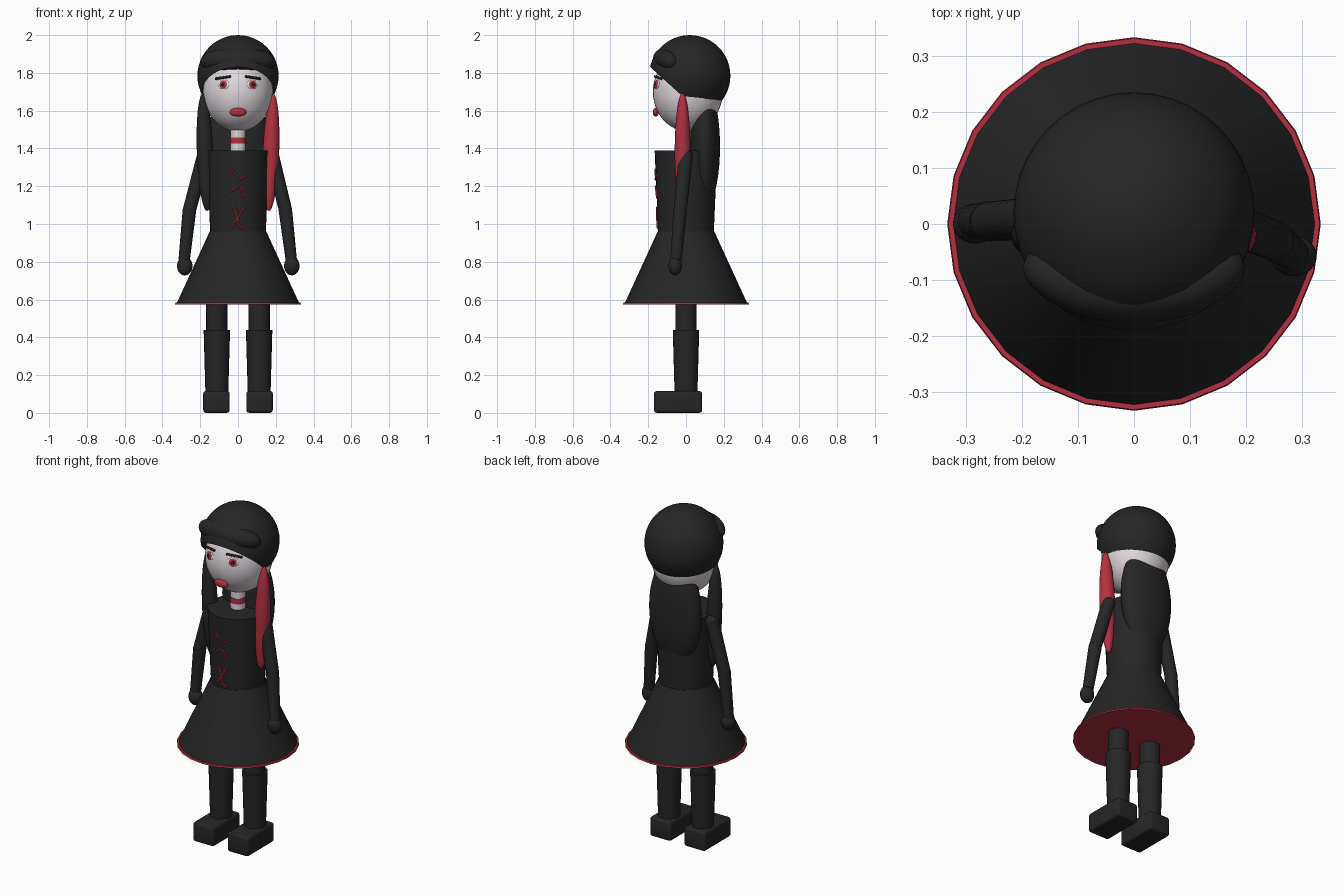
import bpy, bmesh, math
from mathutils import Vector, Matrix

if "Cube" in bpy.data.objects:
    bpy.data.objects.remove(bpy.data.objects["Cube"])


def material(name, rgb):
    m = bpy.data.materials.new(name)
    m.diffuse_color = (*rgb, 1)
    m.use_nodes = True
    m.node_tree.nodes["Principled BSDF"].inputs["Base Color"].default_value = m.diffuse_color
    return m


BLACK = material("soft_black", (0.019, 0.019, 0.019))
RED = material("crimson", (0.46, 0.03, 0.052))
SKIN = material("pale_skin", (0.74, 0.68, 0.72))
WHITE = material("eye_white", (0.85, 0.82, 0.84))


def finish(bm, name, mat, angle=40):
    me = bpy.data.meshes.new(name)
    bmesh.ops.recalc_face_normals(bm, faces=bm.faces)
    bm.to_mesh(me)
    bm.free()
    me.materials.append(mat)
    ob = bpy.data.objects.new(name, me)
    bpy.context.collection.objects.link(ob)
    bpy.ops.object.select_all(action='DESELECT')
    ob.select_set(True)
    bpy.context.view_layer.objects.active = ob
    bpy.ops.object.shade_smooth_by_angle(angle=math.radians(angle))
    return ob


def ellipsoid(name, mat, loc, radii, rot=None, seg=32, rings=20):
    bm = bmesh.new()
    mtx = Matrix.Translation(loc) @ (rot or Matrix()) @ Matrix.Diagonal((*radii, 1))
    bmesh.ops.create_uvsphere(bm, u_segments=seg, v_segments=rings, radius=1, matrix=mtx)
    return finish(bm, name, mat)


def tube(name, mat, a, b, ra, rb, seg=24):
    """Capped cone running from a to b."""
    a, b = Vector(a), Vector(b)
    rot = (b - a).to_track_quat('Z', 'Y').to_matrix().to_4x4()
    bm = bmesh.new()
    bmesh.ops.create_cone(bm, cap_ends=True, segments=seg, radius1=ra, radius2=rb,
                          depth=(b - a).length,
                          matrix=Matrix.Translation((a + b) / 2) @ rot)
    return finish(bm, name, mat)


def box(name, mat, loc, size, rot=None, bevel=0):
    bm = bmesh.new()
    mtx = Matrix.Translation(loc) @ (rot or Matrix()) @ Matrix.Diagonal((*size, 1))
    bmesh.ops.create_cube(bm, size=1, matrix=mtx)
    if bevel:
        bmesh.ops.bevel(bm, geom=bm.edges[:], offset=bevel, segments=3,
                        profile=0.5, affect='EDGES')
    return finish(bm, name, mat)


# Legs, boots and shoes
for side, s in (("left", -1), ("right", 1)):
    x = 0.112 * s
    tube(side + "_leg", BLACK, (x, 0, 0.4), (x, 0, 0.62), 0.056, 0.057)
    tube(side + "_boot", BLACK, (x, 0, 0.09), (x, 0, 0.44), 0.06, 0.07)
    box(side + "_shoe", BLACK, (x + 0.002 * s, -0.042, 0.058), (0.14, 0.255, 0.115), bevel=0.014)

# Skirt with red hem and underside, bodice
tube("skirt", BLACK, (0, 0, 0.583), (0, 0, 0.96), 0.323, 0.15)
tube("skirt_hem", RED, (0, 0, 0.575), (0, 0, 0.585), 0.333, 0.331)
tube("bodice", BLACK, (0, 0, 0.95), (0, 0, 1.39), 0.147, 0.166, 32)

# Bodice lacing
laces = [(-.035, 1.29, -.015, 1.26), (.01, 1.235, .04, 1.255), (-.04, 1.17, 0, 1.20),
         (.01, 1.20, .035, 1.14), (-.025, 1.09, .01, .98), (-.035, .98, .035, 1.09),
         (-.01, 1.08, 0, 1.02), (.01, .98, .03, .985)]
for i, (x0, z0, x1, z1) in enumerate(laces):
    ends = []
    for x, z in ((x0, z0), (x1, z1)):
        r = 0.147 + 0.019 * (z - 0.95) / 0.44
        ends.append((x, -math.sqrt(r * r - x * x) - 0.002, z))
    tube(f"lace_{i + 1}", RED, ends[0], ends[1], 0.006, 0.006, 8)

# Neck and choker
tube("neck", SKIN, (0, 0, 1.37), (0, 0, 1.54), 0.04, 0.04)
tube("choker", RED, (0, 0, 1.425), (0, 0, 1.457), 0.043, 0.043)

# Arms: the right one reaches slightly forward
arms = {"left": ((-.18, .01, 1.36), (-.257, .005, 1.075), (-.285, .005, .81)),
        "right": ((.18, -.002, 1.36), (.25, -.03, 1.08), (.282, -.053, .81))}
for side, (shoulder, elbow, wrist) in arms.items():
    ellipsoid(side + "_shoulder", BLACK, shoulder, (0.038,) * 3, seg=24, rings=12)
    tube(side + "_upper_arm", BLACK, shoulder, elbow, 0.038, 0.035)
    ellipsoid(side + "_elbow", BLACK, elbow, (0.035,) * 3, seg=24, rings=12)
    tube(side + "_forearm", BLACK, elbow, wrist, 0.036, 0.03)
    hand = Vector(wrist) + Vector((0.003, -0.004, -0.032))
    ellipsoid(side + "_hand", BLACK, hand, (0.041, 0.036, 0.05), seg=24, rings=16)

# Head
HEAD, HR = Vector((0, 0.01, 1.70)), Vector((0.185, 0.185, 0.21))
ellipsoid("head", SKIN, HEAD, HR, seg=40, rings=24)


def on_face(x, z):
    """Point and outward rotation on the front of the head."""
    dz = z - HEAD.z
    y = -HR.y * math.sqrt(1 - (x / HR.x) ** 2 - (dz / HR.z) ** 2)
    n = Vector((x / HR.x ** 2, y / HR.y ** 2, dz / HR.z ** 2)).normalized()
    right = Vector((0, 0, 1)).cross(n).normalized()
    rot = Matrix((right, n.cross(right), n)).transposed().to_4x4()
    return Vector((x, HEAD.y + y, z)), n, rot


# Eyes and brows
for side, s in (("left", -1), ("right", 1)):
    p, n, rot = on_face(0.076 * s, 1.738)
    for part, mat, w, h, lift in (("eye", WHITE, .032, .025, .001),
                                  ("iris", RED, .021, .022, .006),
                                  ("pupil", BLACK, .009, .010, .011)):
        ellipsoid(f"{side}_{part}", mat, p + n * lift, (w, h, .006), rot, 20, 10)
    p, n, rot = on_face(0.078 * s, 1.774)
    box(side + "_brow", BLACK, p + n * 0.004, (0.09, 0.012, 0.012),
        rot @ Matrix.Rotation(-0.15 * s, 4, 'Z'), bevel=0.003)

# Mouth
ellipsoid("lips", RED, (0, -0.16, 1.592), (0.044, 0.016, 0.023), seg=24, rings=14)

# Hair cap, sliced open over the face
bm = bmesh.new()
bmesh.ops.create_uvsphere(bm, u_segments=40, v_segments=24, radius=0.215,
                          matrix=Matrix.Translation((0, 0.02, 1.785)))
bmesh.ops.bisect_plane(bm, geom=bm.verts[:] + bm.edges[:] + bm.faces[:],
                       plane_co=(0, 0, 1.66), plane_no=(0, 0.9, 1), clear_inner=True)
finish(bm, "hair_cap", BLACK)

# Rolled fringe: a tapered tube bent around the forehead
bm = bmesh.new()
rings = []
N, M = 24, 16
for i in range(N + 1):
    t = -1 + 2 * i / N
    r = 0.058 * max(1 - abs(t) ** 3.5, 0.003) ** 0.5
    a = t * 1.05
    c = Vector((0.185 * math.sin(a) / math.sin(1.05), 0.02 - 0.138 * math.cos(a), 1.872 - 0.018 * t * t))
    out = Vector((math.sin(a), -math.cos(a), 0))
    rings.append([bm.verts.new(c + r * (out * math.cos(u) + Vector((0, 0, math.sin(u)))))
                  for u in (2 * math.pi * j / M for j in range(M))])
for r0, r1 in zip(rings, rings[1:]):
    for j in range(M):
        k = (j + 1) % M
        bm.faces.new((r0[j], r0[k], r1[k], r1[j]))
bm.faces.new(rings[0])
bm.faces.new(rings[-1])
finish(bm, "fringe", BLACK, 60)

# Long hair: back mass and two side locks, one red
ellipsoid("back_hair", BLACK, (0, 0.1, 1.41), (0.166, 0.08, 0.32))
for name, mat, s in (("left_lock", BLACK, -1), ("right_lock", RED, 1)):
    ellipsoid(name, mat, (0.175 * s, -0.018, 1.38), (0.043, 0.042, 0.312),
              Matrix.Rotation(0.035 * s, 4, 'Y'))
